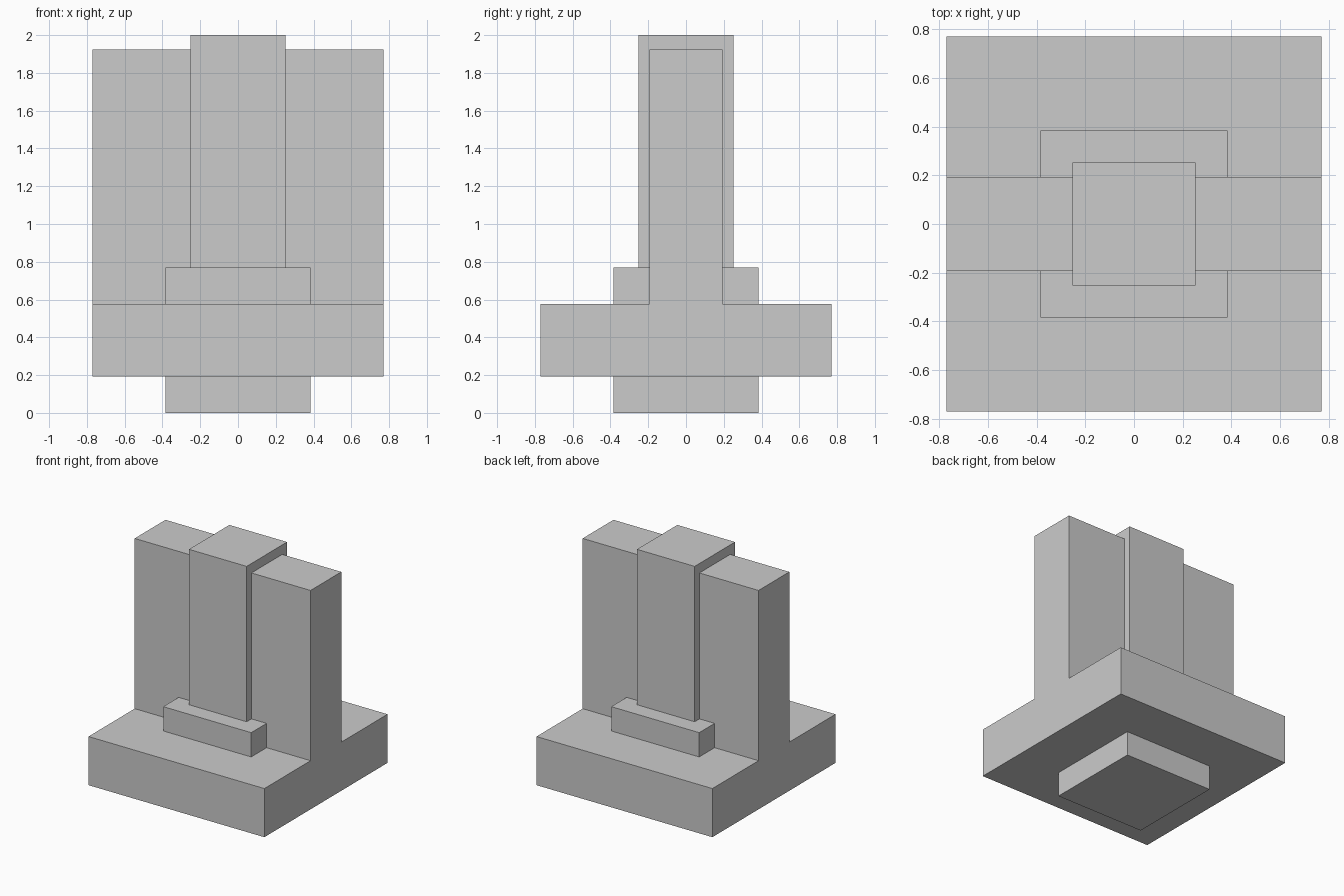
import bpy, bmesh

if "Cube" in bpy.data.objects:
    bpy.data.objects.remove(bpy.data.objects["Cube"])


def make_object(name, bm):
    bmesh.ops.recalc_face_normals(bm, faces=bm.faces)
    mesh = bpy.data.meshes.new(name)
    bm.to_mesh(mesh)
    bm.free()
    obj = bpy.data.objects.new(name, mesh)
    bpy.context.collection.objects.link(obj)
    return obj


def square_block(name, half, z0, z1):
    bm = bmesh.new()
    bmesh.ops.create_cube(bm, size=1)
    bmesh.ops.scale(bm, vec=(2 * half, 2 * half, z1 - z0), verts=bm.verts)
    bmesh.ops.translate(bm, vec=(0, 0, (z0 + z1) / 2), verts=bm.verts)
    return make_object(name, bm)


def extrude_along_x(name, half_profile, half_length):
    # mirror the half profile (y, z) across y = 0, then extrude it
    profile = half_profile + [(-y, z) for y, z in reversed(half_profile)]
    bm = bmesh.new()
    face = bm.faces.new([bm.verts.new((-half_length, y, z)) for y, z in profile])
    new = bmesh.ops.extrude_face_region(bm, geom=[face], use_keep_orig=True)["geom"]
    bmesh.ops.translate(bm, vec=(2 * half_length, 0, 0),
                        verts=[v for v in new if isinstance(v, bmesh.types.BMVert)])
    return make_object(name, bm)


# base slab and upright wall share one inverted-T section
extrude_along_x("base_and_wall",
                [(0.77, 0.1925), (0.77, 0.5775), (0.1925, 0.5775), (0.1925, 1.925)],
                0.77)

# core block: foot below the slab, step above it
square_block("core_block", 0.385, 0, 0.77)

# central column rising from the core
square_block("column", 0.2525, 0.7, 2.0)
